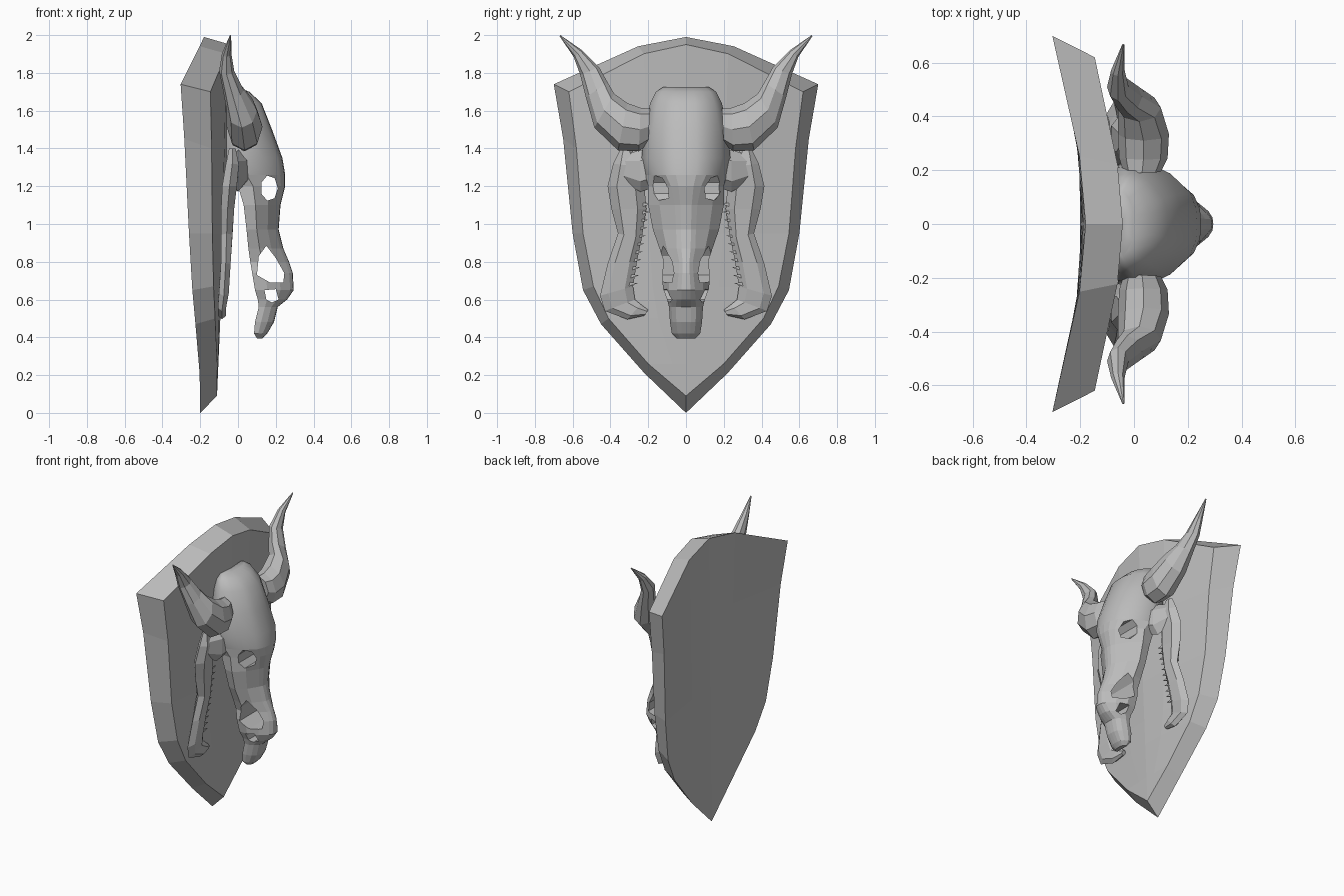
import bpy, bmesh, math
from mathutils import Vector

if "Cube" in bpy.data.objects:
    bpy.data.objects.remove(bpy.data.objects["Cube"], do_unlink=True)

grey = bpy.data.materials.new("plain_grey")
grey.use_nodes = True
grey.diffuse_color = (0.5, 0.5, 0.5, 1)
grey.node_tree.nodes["Principled BSDF"].inputs["Base Color"].default_value = (0.5, 0.5, 0.5, 1)


def finish(name, bm, mirror=False):
    bmesh.ops.recalc_face_normals(bm, faces=bm.faces)
    me = bpy.data.meshes.new(name)
    bm.to_mesh(me)
    bm.free()
    me.materials.append(grey)
    ob = bpy.data.objects.new(name, me)
    bpy.context.collection.objects.link(ob)
    if mirror:
        m = ob.modifiers.new("other_side", "MIRROR")
        m.use_axis = (False, True, False)
    return ob


def loft(bm, rings):
    """Join closed rings of points and cap both ends."""
    vs = [[bm.verts.new(p) for p in r] for r in rings]
    n = len(vs[0])
    for a, b in zip(vs, vs[1:]):
        for i in range(n):
            j = (i + 1) % n
            bm.faces.new((a[i], a[j], b[j], b[i]))
    bm.faces.new(vs[0])
    bm.faces.new(vs[-1][::-1])


def bone(name, stations, sides=6):
    """Stations: one edge (y, z), other edge (y, z), x centre, x half depth."""
    bm = bmesh.new()
    rings = []
    for y1, z1, y2, z2, xc, hx in stations:
        a, b = Vector((xc, y1, z1)), Vector((xc, y2, z2))
        ring = []
        for i in range(sides):
            t = math.tau * i / sides
            ring.append((a + b) / 2 + (a - b) / 2 * math.cos(t)
                        + Vector((hx * math.sin(t), 0, 0)))
        rings.append(ring)
    loft(bm, rings)
    return finish(name, bm, mirror=True)


# Shield: bowed front and back sheets, flatter towards the tip, joined by a bevelled rim
def sheet(bm, outline, tip_z, x_top, drop):
    def place(y, z, level):
        y_abs = abs(y)
        bow = .09 * y_abs + .135 * max(0, y_abs - .25)
        x = x_top - drop * (1 - level / 1.74) - bow * (level / 1.74) ** .6
        return bm.verts.new((x, y, z))

    cols = (-1, -.36, 0, .36, 1)
    rows = []
    for k, (w, z) in enumerate(outline):
        rise = 0.25 if k == 0 else 0
        rows.append([place(w * t, z + rise * (1 - abs(t) ** 1.6), z) for t in cols])
    tip = place(0, tip_z, tip_z)
    for a, b in zip(rows, rows[1:]):
        for i in range(len(cols) - 1):
            bm.faces.new((a[i], a[i + 1], b[i + 1], b[i]))
    for i in range(len(cols) - 1):
        bm.faces.new((rows[-1][i], rows[-1][i + 1], tip))
    return rows[0] + [r[-1] for r in rows[1:]] + [tip] + [r[0] for r in rows[:0:-1]]


bm = bmesh.new()
back = sheet(bm, [(.70, 1.74), (.65, 1.45), (.60, .95), (.545, .65), (.45, .47), (.22, .21)],
             0, -.18, .02)
front = sheet(bm, [(.62, 1.70), (.58, 1.40), (.545, .95), (.49, .67), (.41, .50), (.20, .26)],
              .09, -.04, .075)
for i in range(len(back)):
    j = (i + 1) % len(back)
    bm.faces.new((back[i], back[j], front[j], front[i]))
finish("shield", bm)

# Skull: rings of height, back x, front x, half width, ridge width
skull_rings = [
    (1.725, -.06, .00, .12, .5), (1.70, -.06, .06, .16, .5), (1.64, -.06, .125, .19, .5),
    (1.50, -.06, .18, .22, .5), (1.35, -.06, .235, .235, .5), (1.26, -.05, .25, .215, .5),
    (1.20, .00, .25, .20, .4), (1.10, .03, .225, .20, .3), (.97, .045, .215, .175, .3),
    (.87, .055, .24, .14, .35), (.80, .065, .27, .12, .3), (.74, .075, .29, .13, .3),
    (.65, .09, .295, .12, .4), (.60, .105, .26, .10, .5), (.56, .11, .21, .09, .6),
    (.48, .09, .19, .085, .6), (.42, .085, .155, .075, .6), (.395, .10, .13, .05, .6)]
bm = bmesh.new()
rings = []
for z, xb, xf, w, k in skull_rings:
    half = [(k * .5, .985), (k, .91), ((1 + k) / 2 + .05, .66), (1, .32), (.95, 0)]
    full = [(0, 1)] + half + [(0, .06)] + [(-y, x) for y, x in reversed(half)]
    rings.append([(xb + (xf - xb) * x, w * y, z) for y, x in full])
loft(bm, rings)
skull = finish("skull", bm)

# Eye sockets, nose openings and small front openings cut straight across
eye = [(.165 + .046 * math.cos(math.tau * i / 7), 1.19 + .068 * math.sin(math.tau * i / 7))
       for i in range(7)]
nose = [(.11, .83), (.15, .885), (.20, .82), (.245, .74), (.24, .69), (.17, .69), (.10, .73)]
nostril = [(.14, .65), (.20, .655), (.215, .60), (.18, .585), (.15, .60)]
cutters = []
for name, shape in (("eye_cutter", eye), ("nose_cutter", nose), ("nostril_cutter", nostril)):
    bm = bmesh.new()
    loft(bm, [[(x, y, z) for x, z in shape] for y in (-.4, .4)])
    cutter = finish(name, bm)
    cutter.hide_render = True
    cutters.append(cutter)
    m = skull.modifiers.new(name, "BOOLEAN")
    m.operation, m.solver, m.object = "DIFFERENCE", "EXACT", cutter
bpy.context.view_layer.update()
carved = bpy.data.meshes.new_from_object(
    skull.evaluated_get(bpy.context.evaluated_depsgraph_get()))
skull.modifiers.clear()
skull.data = carved
for c in cutters:
    bpy.data.objects.remove(c, do_unlink=True)
for p in carved.polygons:  # rounded braincase, faceted face
    p.use_smooth = p.center.z > 1.27

# Horns
bone("horns", [
    (.19, 1.61, .20, 1.42, .03, .07), (.24, 1.615, .25, 1.385, .035, .09),
    (.31, 1.64, .36, 1.39, .035, .095), (.38, 1.69, .485, 1.51, .02, .08),
    (.415, 1.75, .53, 1.67, -.025, .055), (.46, 1.83, .56, 1.79, -.06, .04),
    (.55, 1.92, .595, 1.885, -.06, .025), (.665, 2.0, .67, 1.995, -.04, .004)], sides=8)

# Split lower jaw
bone("lower_jaw", [
    (.29, 1.40, .345, 1.40, -.03, .02), (.23, 1.30, .385, 1.32, -.03, .04),
    (.22, 1.20, .415, 1.20, -.045, .045), (.21, 1.08, .395, 1.08, -.055, .04),
    (.235, .92, .36, .95, -.06, .035), (.26, .80, .415, .79, -.065, .03),
    (.28, .67, .455, .62, -.075, .03), (.27, .60, .43, .54, -.085, .025),
    (.24, .575, .31, .495, -.085, .025), (.20, .545, .22, .515, -.09, .015)])

# Cheekbones joining skull and jaw
bone("cheekbones", [(.15, 1.42, .15, 1.20, .02, .06), (.24, 1.39, .24, 1.17, .0, .05),
                    (.33, 1.37, .34, 1.22, -.03, .03)])

# Lower teeth along the inner jaw edge
bm = bmesh.new()
for i in range(11):
    f = i / 10
    y, z, x = .225 + .07 * f, 1.10 - .42 * f, -.055 - .02 * f
    base = [bm.verts.new((x + dx, y + .03, z + dz))
            for dx, dz in ((-.014, -.016), (.014, -.016), (.014, .016), (-.014, .016))]
    tip = bm.verts.new((x + .015, y - .04, z + .006))
    bm.faces.new(base)
    for a, b in zip(base, base[1:] + base[:1]):
        bm.faces.new((a, b, tip))
finish("lower_teeth", bm, mirror=True)
